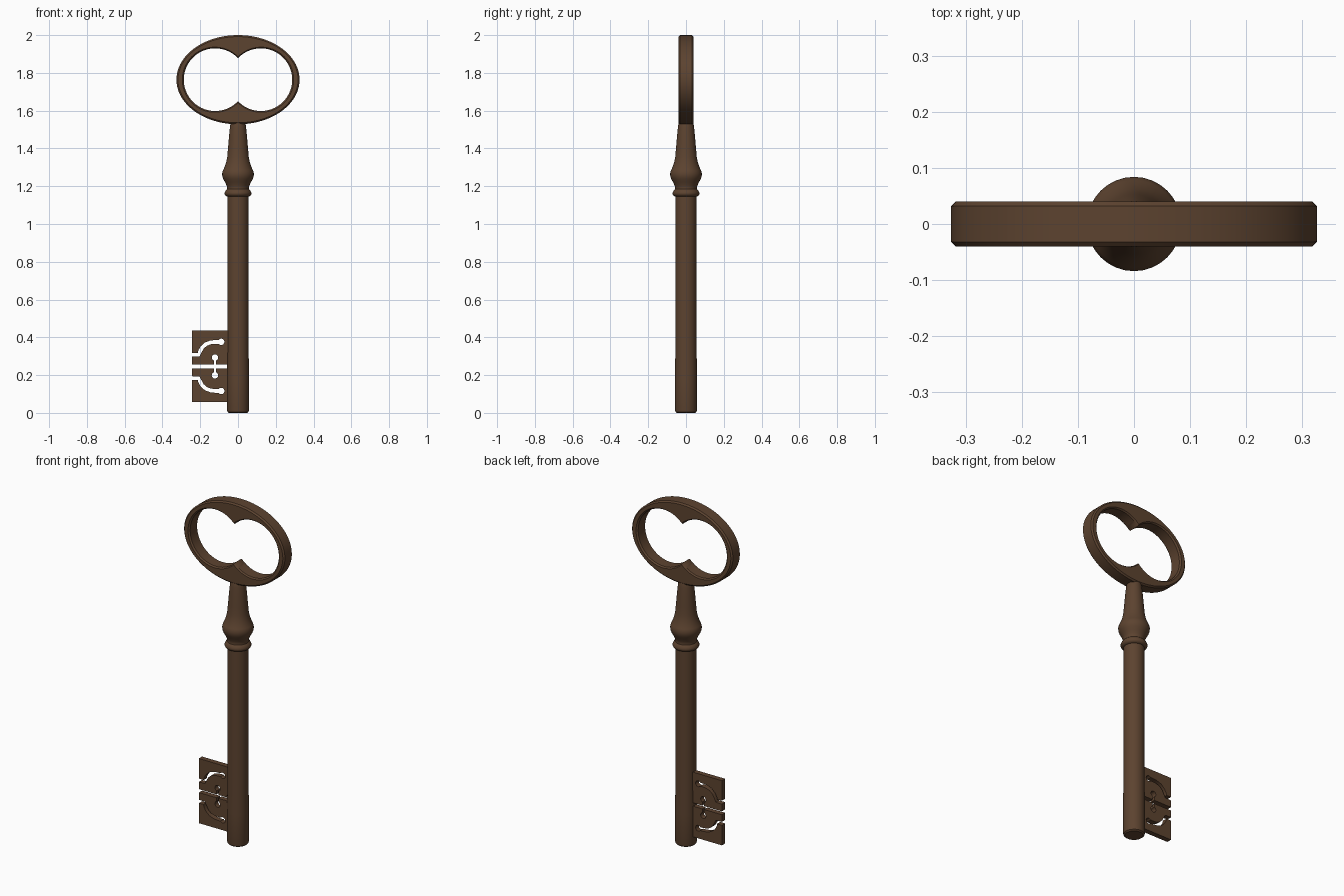
import bpy, bmesh, math

if "Cube" in bpy.data.objects:
    bpy.data.objects.remove(bpy.data.objects["Cube"])

iron = bpy.data.materials.new("dark_brown_iron")
iron.diffuse_color = (0.108, 0.056, 0.029, 1)
iron.use_nodes = True
iron.node_tree.nodes["Principled BSDF"].inputs["Base Color"].default_value = iron.diffuse_color


def finish(name, bm, angle=35):
    bmesh.ops.recalc_face_normals(bm, faces=bm.faces)
    me = bpy.data.meshes.new(name)
    bm.to_mesh(me)
    bm.free()
    me.materials.append(iron)
    ob = bpy.data.objects.new(name, me)
    bpy.context.collection.objects.link(ob)
    bpy.ops.object.select_all(action='DESELECT')
    ob.select_set(True)
    bpy.context.view_layer.objects.active = ob
    bpy.ops.object.shade_smooth_by_angle(angle=math.radians(angle))
    return ob


def bridge(bm, a, b):
    n = len(a)
    for i in range(n):
        bm.faces.new((a[i], a[(i + 1) % n], b[(i + 1) % n], b[i]))


def lathe(name, profile, sides=32):
    """Closed turned part from (radius, height) points."""
    bm = bmesh.new()
    rings = [[bm.verts.new((r * math.cos(2 * math.pi * i / sides),
                            r * math.sin(2 * math.pi * i / sides), z))
              for i in range(sides)] for r, z in profile]
    for a, b in zip(rings, rings[1:]):
        bridge(bm, a, b)
    bm.faces.new(rings[0])
    bm.faces.new(rings[-1])
    return finish(name, bm)


# Round shaft with a chamfered tip
lathe("shaft", [(0.048, 0), (0.056, 0.006), (0.058, 0.014), (0.058, 0.19),
                (0.056, 0.37), (0.056, 1.155)])

# Turned collar, bulb and tapering neck
lathe("collar_and_neck", [
    (0.056, 1.145), (0.066, 1.15), (0.071, 1.158), (0.071, 1.166), (0.066, 1.176),
    (0.058, 1.184), (0.057, 1.192), (0.061, 1.205), (0.069, 1.222), (0.078, 1.238),
    (0.083, 1.252), (0.084, 1.266), (0.081, 1.28), (0.078, 1.286), (0.071, 1.302),
    (0.063, 1.325), (0.057, 1.355), (0.053, 1.4), (0.048, 1.46), (0.043, 1.51),
    (0.041, 1.525), (0.036, 1.545)])


# Oval bow pierced by two overlapping round holes
def build_bow(rx=0.326, rz=0.236, d=0.121, hole=0.166, t=0.04, b=0.008, n=96):
    bm = bmesh.new()
    loops = []
    for i in range(n):
        a = 2 * math.pi * i / n
        c, s = math.cos(a), math.sin(a)
        ro = 1 / math.hypot(c / rx, s / rz)
        ri = d * abs(c) + math.sqrt(hole ** 2 - (d * s) ** 2)
        section = [(ro - b, -t), (ro, b - t), (ro, t - b), (ro - b, t),
                   (ri + b, t), (ri, t - b), (ri, b - t), (ri + b, -t)]
        loops.append([bm.verts.new((r * c, y, 1.764 + r * s)) for r, y in section])
    for i in range(n):
        bridge(bm, loops[i], loops[(i + 1) % n])
    return finish("bow", bm)


build_bow()


def keyhole(path, w, r):
    """Outline of a slot of half width w along a path, ending in a round eye."""
    left, right = [], []
    for i, (x, z) in enumerate(path):
        p, q = path[max(i - 1, 0)], path[min(i + 1, len(path) - 1)]
        a = math.atan2(q[1] - p[1], q[0] - p[0])
        nx, nz = -math.sin(a) * w, math.cos(a) * w
        if i < len(path) - 1:
            left.append((x + nx, z + nz))
            right.insert(0, (x - nx, z - nz))
    ex, ez = path[-1]
    gap = math.asin(w / r)
    start, stop = a + math.pi - gap, a - math.pi + gap
    eye = [(ex + r * math.cos(start + (stop - start) * k / 14),
            ez + r * math.sin(start + (stop - start) * k / 14)) for k in range(15)]
    return left + eye + right


# Warded bit: two mirrored plates with a slot between them
mid, gap, edge, inner = 0.246, 0.01, -0.243, -0.04
curved_slot = [(edge, 0.062), (-0.208, 0.062), (-0.201, 0.08), (-0.19, 0.1),
               (-0.17, 0.118), (-0.145, 0.127), (-0.12, 0.13), (-0.089, 0.13)]
cross_slot = [(-0.122, gap), (-0.122, 0.047)]
outline = ([(inner, gap), (inner, 0.189), (edge, 0.189)]
           + keyhole(curved_slot, 0.01, 0.017)
           + [(edge, gap)] + keyhole(cross_slot, 0.006, 0.017))
for name, side in (("upper_bit", 1), ("lower_bit", -1)):
    bm = bmesh.new()
    front, back = ([bm.verts.new((x, y, mid + side * h)) for x, h in outline]
                   for y in (-0.015, 0.015))
    bm.faces.new(front)
    bm.faces.new(back)
    bridge(bm, front, back)
    finish(name, bm, 30)
